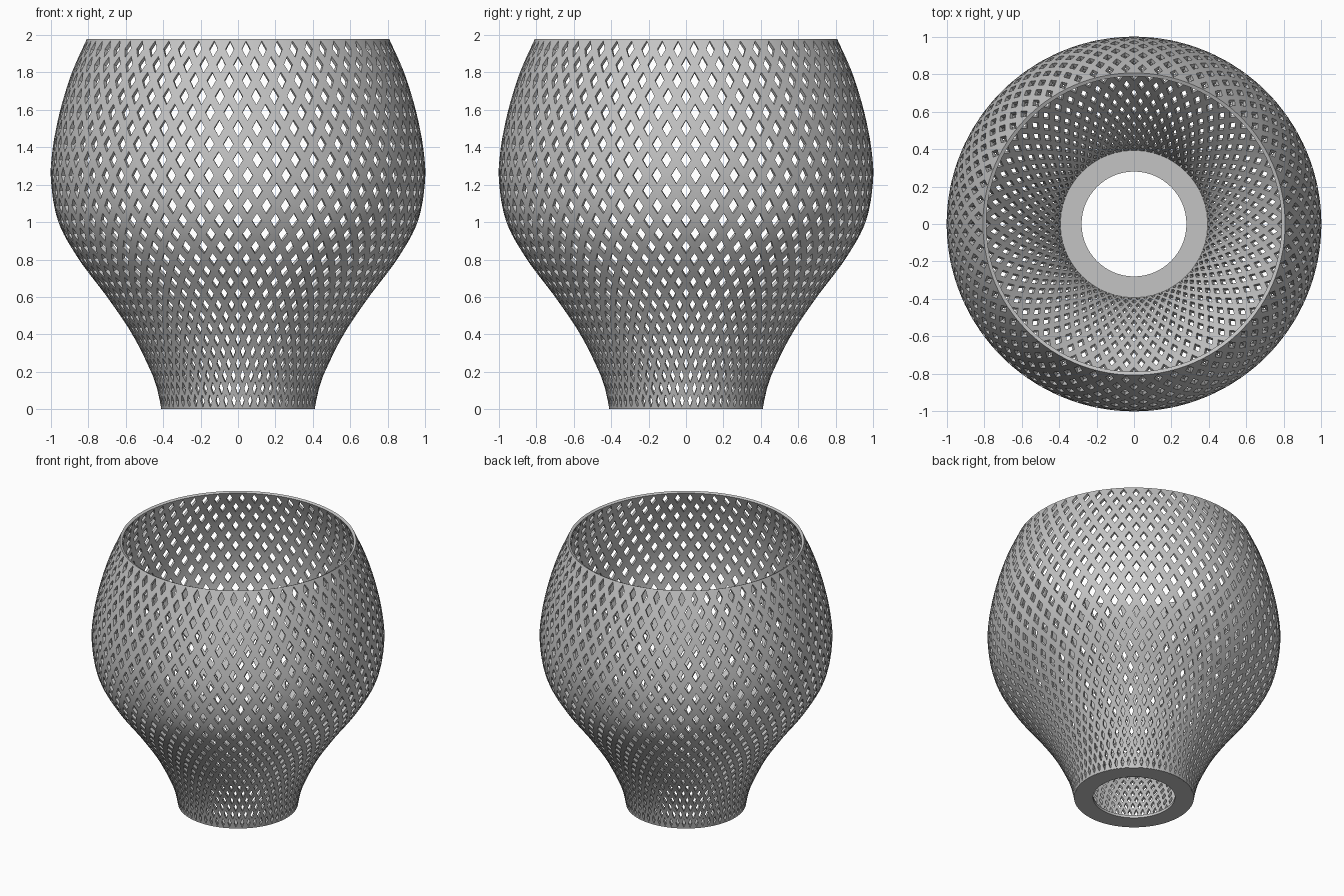
import bpy, bmesh, math
from mathutils import Vector

if "Cube" in bpy.data.objects:
    bpy.data.objects.remove(bpy.data.objects["Cube"], do_unlink=True)

COLUMNS, ROWS = 60, 27
HALF = COLUMNS * 2          # half-column steps around the wall
MARGIN = 0.65               # solid band beyond the end rows, in row units
HOLE = 0.52                 # opening size relative to its diamond cell
HEIGHT, WALL = 1.98, 0.02

# Outer profile (radius, height)
PROFILE = [(.41, 0), (.43, .1), (.465, .2), (.565, .4), (.70, .6), (.85, .8),
           (.96, 1), (1, 1.22), (.99, 1.4), (.95, 1.6), (.888, 1.8), (.808, HEIGHT)]


def smooth_profile(points, steps=20):
    """Catmull-Rom curve through the profile points."""
    p = [Vector(q) for q in points]
    p = [2 * p[0] - p[1]] + p + [2 * p[-1] - p[-2]]
    out = []
    for a, b, c, d in zip(p, p[1:], p[2:], p[3:]):
        for k in range(steps):
            t = k / steps
            out.append(.5 * (2 * b + (c - a) * t + (2 * a - 5 * b + 4 * c - d) * t * t
                             + (3 * b - a - 3 * c + d) * t ** 3))
    return out + [p[-2]]


# Row coordinate along the curve: rows get a little taller towards the rim
curve = smooth_profile(PROFILE)
rows_at = [0]
for a, b in zip(curve, curve[1:]):
    rows_at.append(rows_at[-1] + (b - a).length / (.065 + .012 * (a.y + b.y) / 2))
LOW, HIGH = 1 - MARGIN, ROWS + MARGIN
rows_at = [LOW + (HIGH - LOW) * v / rows_at[-1] for v in rows_at]


def wall_point(i, row):
    row = min(max(row, LOW), HIGH)
    k = next((n for n in range(1, len(curve)) if rows_at[n] >= row), len(curve) - 1)
    f = (row - rows_at[k - 1]) / (rows_at[k] - rows_at[k - 1])
    r, z = curve[k - 1].lerp(curve[k], f)
    a = 2 * math.pi * i / HALF - math.pi / 2
    return (r * math.cos(a), r * math.sin(a), z)


def make_object(name, bm, material):
    bmesh.ops.recalc_face_normals(bm, faces=bm.faces)
    mesh = bpy.data.meshes.new(name)
    bm.to_mesh(mesh)
    bm.free()
    mesh.materials.append(material)
    obj = bpy.data.objects.new(name, mesh)
    bpy.context.collection.objects.link(obj)
    bpy.ops.object.select_all(action='DESELECT')
    obj.select_set(True)
    bpy.context.view_layer.objects.active = obj
    return obj


grey = bpy.data.materials.new("light_grey")
grey.use_nodes = True
grey.diffuse_color = (.55, .55, .55, 1)
grey.node_tree.nodes["Principled BSDF"].inputs["Base Color"].default_value = grey.diffuse_color

# Lattice wall: staggered diamond cells, each with a diamond opening
bm = bmesh.new()
nodes = {}


def node(i, row):
    key = (i % HALF, row)
    if key not in nodes:
        nodes[key] = bm.verts.new(wall_point(*key))
    return nodes[key]


SIDES = [(1, 0), (0, 1), (-1, 0), (0, -1)]
for row in range(1, ROWS + 1):
    for i in range(HALF):
        if (i + ROWS - row) % 2 == 0:
            continue
        outer = [node(i + x, row + y) for x, y in SIDES]
        inner = [bm.verts.new(wall_point(i + HOLE * x, row + HOLE * y)) for x, y in SIDES]
        for k in range(4):
            n = (k + 1) % 4
            bm.faces.new((outer[k], outer[n], inner[n], inner[k]))

# Solid triangles closing the wall along the rim and the foot
for row, edge in ((1, 0), (ROWS, ROWS + 1)):
    for i in range(HALF):
        if (i + ROWS - row) % 2 == 0:
            for s in (-1, 1):
                tri = (node(i, row), node(i + s, edge), node(i, edge))
                bm.faces.new(tri if (s < 0) == (edge == 0) else tri[::-1])

wall = make_object("lattice_wall", bm, grey)
solid = wall.modifiers.new("wall_thickness", 'SOLIDIFY')
solid.thickness = WALL
solid.offset = -1
bpy.ops.object.modifier_apply(modifier=solid.name)
bpy.ops.object.shade_smooth_by_angle(angle=math.radians(35))

# Flat foot ring with a round central hole
bm = bmesh.new()
section = [(.28, 0), (.405, 0), (.405, WALL), (.28, WALL)]
rings = [[bm.verts.new((r * math.cos(2 * math.pi * i / HALF),
                        r * math.sin(2 * math.pi * i / HALF), z))
          for i in range(HALF)] for r, z in section]
for a, b in zip(rings, rings[1:] + rings[:1]):
    for i in range(HALF):
        j = (i + 1) % HALF
        bm.faces.new((a[i], a[j], b[j], b[i]))
make_object("foot_ring", bm, grey)
bpy.ops.object.shade_smooth_by_angle(angle=math.radians(35))
